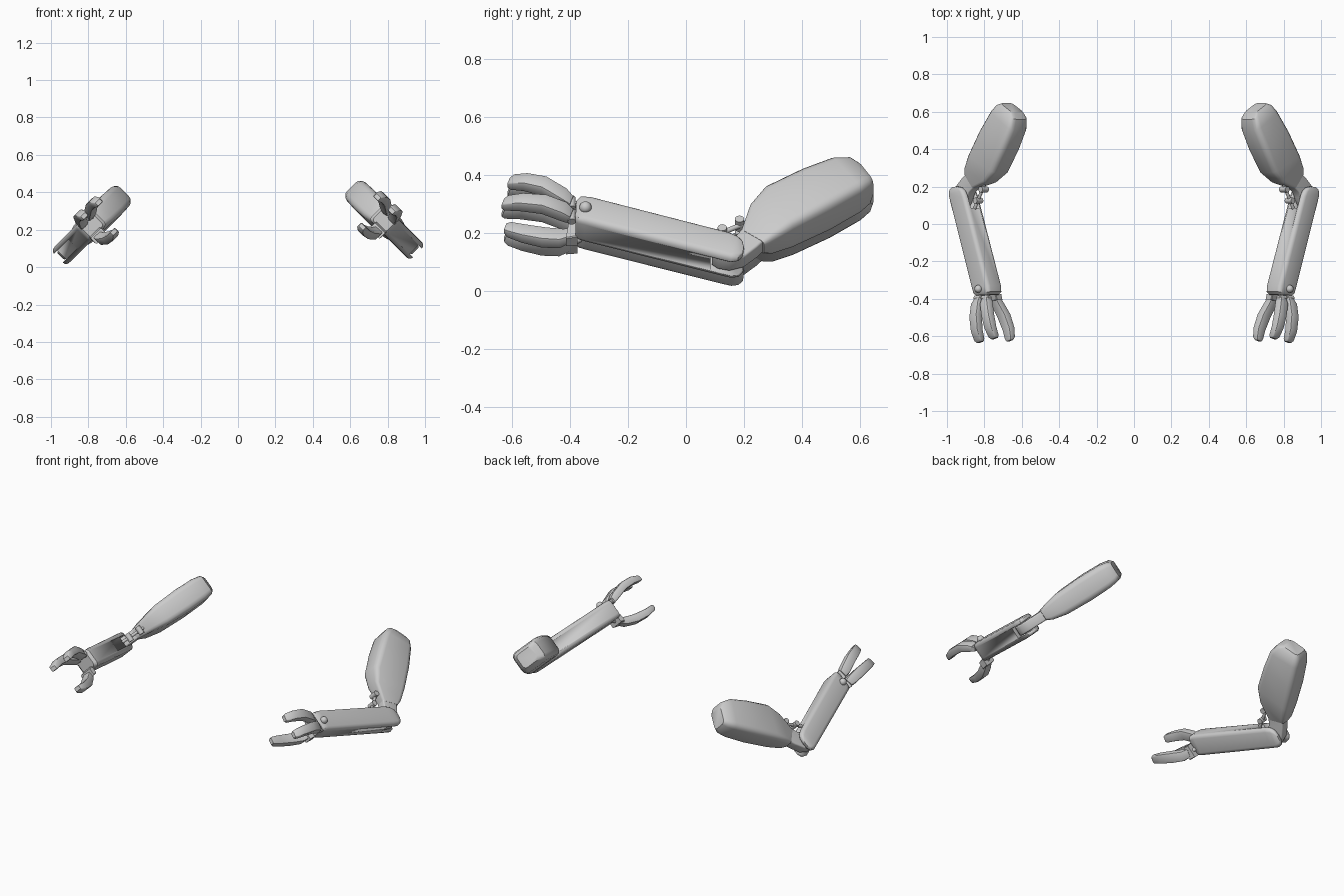
import bpy, bmesh, math
from mathutils import Vector, Matrix

if "Cube" in bpy.data.objects:
    bpy.data.objects.remove(bpy.data.objects["Cube"])

R2 = math.sqrt(2)
NC = 0.732  # depth of the arm plane (plane is tilted 45 degrees about y)


def world(y, v, n, side):
    """Arm plane coordinates (y, v in plane, n across it) to model space."""
    return Vector((side * (n - v) / R2, y, (n + v) / R2 - (0.028 if side < 0 else 0)))


def finish(name, bm, angle=35):
    bmesh.ops.recalc_face_normals(bm, faces=bm.faces[:])
    me = bpy.data.meshes.new(name)
    bm.to_mesh(me)
    bm.free()
    ob = bpy.data.objects.new(name, me)
    bpy.context.collection.objects.link(ob)
    bpy.ops.object.select_all(action='DESELECT')
    ob.select_set(True)
    bpy.context.view_layer.objects.active = ob
    bpy.ops.object.shade_smooth_by_angle(angle=math.radians(angle))
    return ob


def loft(name, secs, side, r=0.4, seg=3, angle=35):
    """Skin rounded rectangles; section = (ya, va, yb, vb, half thickness, n)."""
    bm = bmesh.new()
    rings = []
    for ya, va, yb, vb, h, n in secs:
        c = Vector(((ya + yb) / 2, (va + vb) / 2))
        u = Vector((yb - ya, vb - va))
        L = u.length / 2
        u.normalize()
        rad = r * min(L, h)
        ring = []
        for q, (sx, sy) in enumerate(((1, 1), (-1, 1), (-1, -1), (1, -1))):
            for k in range(seg + 1):
                t = math.pi / 2 * (q + k / seg)
                a = sx * (L - rad) + rad * math.cos(t)
                b = sy * (h - rad) + rad * math.sin(t)
                p = c + u * a
                ring.append(bm.verts.new(world(p.x, p.y, n + b, side)))
        rings.append(ring)
    m = len(rings[0])
    for r0, r1 in zip(rings, rings[1:]):
        for i in range(m):
            bm.faces.new((r0[i], r0[(i + 1) % m], r1[(i + 1) % m], r1[i]))
    bm.faces.new(rings[0])
    bm.faces.new(rings[-1])
    return finish(name, bm, angle)


def rod(name, p, q, rad, side, seg=16):
    """Cylinder between two arm-plane points (y, v, n)."""
    a, b = world(*p, side), world(*q, side)
    d = b - a
    M = Matrix.Translation((a + b) / 2) @ d.to_track_quat('Z', 'Y').to_matrix().to_4x4()
    bm = bmesh.new()
    bmesh.ops.create_cone(bm, cap_ends=True, segments=seg, radius1=rad, radius2=rad,
                          depth=d.length, matrix=M)
    return finish(name, bm)


def ball(name, p, rad, side):
    bm = bmesh.new()
    bmesh.ops.create_uvsphere(bm, u_segments=16, v_segments=10, radius=rad,
                              matrix=Matrix.Translation(world(*p, side)))
    return finish(name, bm)


def finger(name, pts, side):
    """Tapered bent finger; point = (y, v, n, half width, half thickness)."""
    secs = [(y - w * 0.3, v - w, y + w * 0.3, v + w, h, n) for y, v, n, w, h in pts]
    return loft(name, secs, side, 0.35, 2)


for side, tag in ((1, "right"), (-1, "left")):
    # upper arm shell
    upper = [(.27, -.525, .19, -.46, .030), (.30, -.515, .222, -.345, .048),
             (.37, -.470, .275, -.270, .066), (.50, -.380, .40, -.190, .073),
             (.605, -.297, .50, -.135, .070), (.638, -.262, .56, -.125, .061),
             (.647, -.235, .595, -.143, .045)]
    loft(tag + "_upper_arm", [s + (NC,) for s in upper], side, 0.45)

    # elbow tongue curving into the fork
    tongue = [(.28, -.50, .21, -.43), (.245, -.545, .19, -.46), (.20, -.592, .17, -.49),
              (.15, -.61, .14, -.505), (.11, -.60, .11, -.52), (.09, -.58, .09, -.54)]
    loft(tag + "_elbow_tongue", [s + (.029, NC) for s in tongue], side, 0.3)

    # forearm with a slotted, rounded elbow end
    fore = [(-.382, -.425, -.378, -.328, .046), (-.372, -.438, -.362, -.314, .056),
            (-.35, -.446, -.33, -.318, .058), (.12, -.613, .15, -.492, .058),
            (.155, -.625, .178, -.508, .057), (.18, -.620, .194, -.530, .055),
            (.196, -.598, .2, -.562, .050)]
    arm = loft(tag + "_forearm", [s + (NC,) for s in fore], side, 0.38)
    cut = loft("slot_cutter", [(.085, -.75, .085, -.4, .033, NC),
                               (.3, -.75, .3, -.4, .033, NC)], side, 0.01, 1)
    mod = arm.modifiers.new("slot", 'BOOLEAN')
    mod.operation, mod.object, mod.solver = 'DIFFERENCE', cut, 'EXACT'
    bpy.context.view_layer.objects.active = arm
    bpy.ops.object.modifier_apply(modifier=mod.name)
    bpy.data.objects.remove(cut)

    # elbow pin and wrist stud
    rod(tag + "_elbow_pin", (.14, -.56, NC - .055), (.14, -.56, NC + .055), .025, side)
    ball(tag + "_wrist_stud", (-.347, -.385, NC + .06), .021, side)

    # small actuator inside the elbow
    rod(tag + "_actuator_rod", (.235, -.385, NC), (.08, -.475, NC), .009, side)
    for i, (y, v) in enumerate(((.185, -.405), (.125, -.447))):
        rod(f"{tag}_actuator_joint_{i}", (y, v, NC - .024), (y, v, NC + .024), .016, side)

    # two fingers and an opposing thumb: tip-ward points
    fingers = {
        "upper_finger": [(-.395, -.345, .772, .021, .018), (-.42, -.333, .785, .028, .024),
                         (-.49, -.297, .808, .028, .024), (-.555, -.277, .808, .026, .022),
                         (-.60, -.265, .796, .023, .018), (-.612, -.262, .791, .016, .011)],
        "lower_finger": [(-.395, -.405, .768, .021, .018), (-.42, -.400, .785, .028, .024),
                         (-.49, -.388, .810, .028, .024), (-.57, -.378, .811, .026, .022),
                         (-.62, -.370, .799, .023, .018), (-.632, -.368, .794, .016, .011)],
        "thumb": [(-.395, -.392, .663, .024, .020), (-.43, -.388, .643, .028, .024),
                  (-.49, -.362, .622, .029, .025), (-.56, -.335, .614, .027, .022),
                  (-.61, -.320, .618, .023, .018), (-.624, -.317, .622, .016, .011)]}
    for name, pts in fingers.items():
        finger(f"{tag}_{name}", pts, side)
        y, v, n = pts[0][:3]
        rod(f"{tag}_{name}_hinge", (y, v - .026, n), (y, v + .026, n), .014, side, 12)
        rod(f"{tag}_{name}_mount", (-.36, v, n + (NC - n) * .4), (y, v, n), .012, side, 12)

    # wrist bracket carrying the thumb
    loft(tag + "_thumb_bracket", [(-.375, -.43, -.375, -.352, .024, .672),
                                  (-.415, -.428, -.405, -.35, .022, .664)], side, 0.15, 1)
